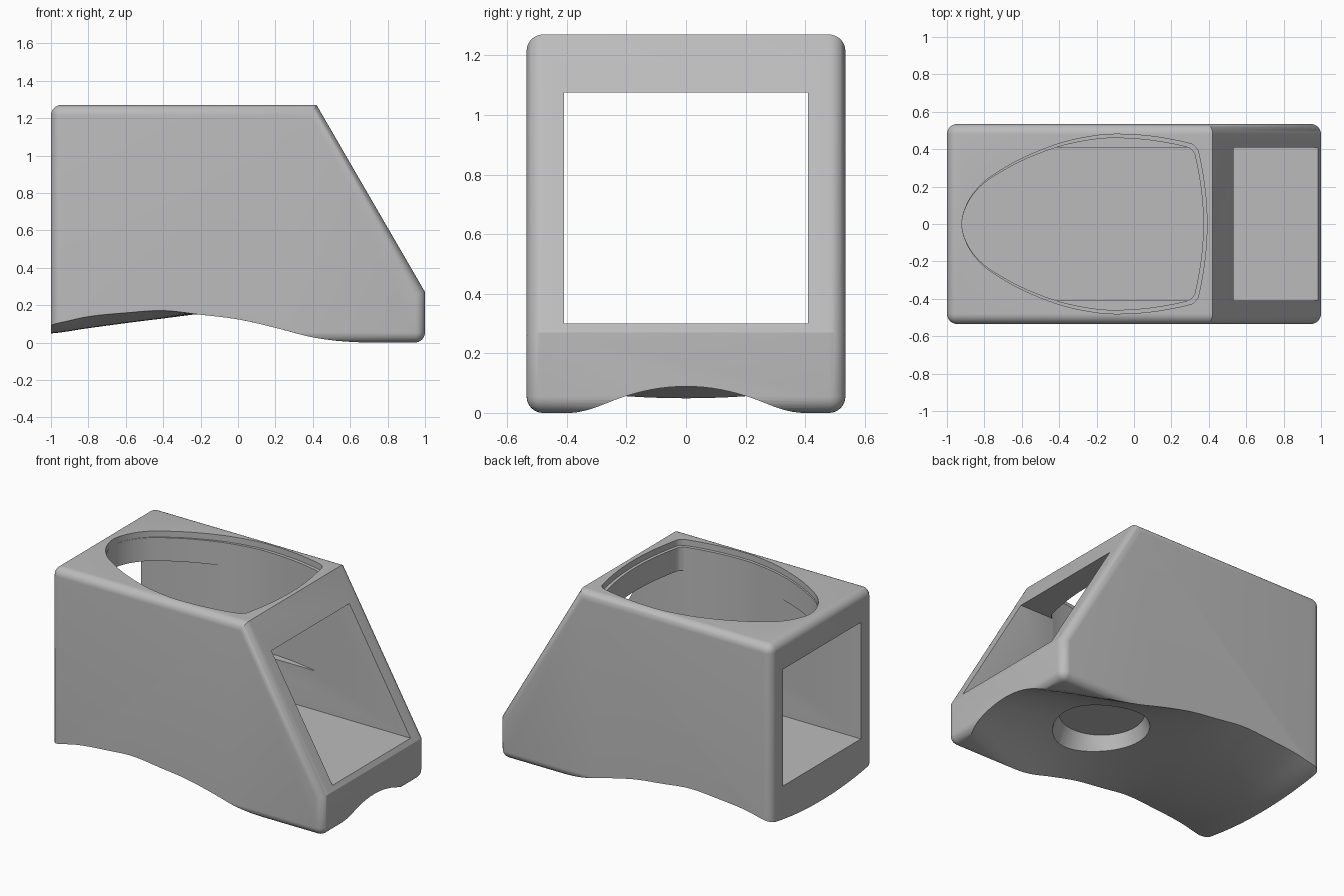
import bpy, bmesh, math
from mathutils import Vector

if "Cube" in bpy.data.objects:
    bpy.data.objects.remove(bpy.data.objects["Cube"], do_unlink=True)

grey = bpy.data.materials.new("plain grey")
grey.use_nodes = True
grey.diffuse_color = (0.5, 0.5, 0.5, 1)
grey.node_tree.nodes["Principled BSDF"].inputs["Base Color"].default_value = (0.5, 0.5, 0.5, 1)


def finish(bm, name):
    bmesh.ops.recalc_face_normals(bm, faces=bm.faces)
    mesh = bpy.data.meshes.new(name)
    bm.to_mesh(mesh)
    bm.free()
    mesh.materials.append(grey)
    ob = bpy.data.objects.new(name, mesh)
    bpy.context.collection.objects.link(ob)
    return ob


def prism(points, offset):
    """Closed polygon pushed along an offset."""
    bm = bmesh.new()
    face = bm.faces.new([bm.verts.new(p) for p in points])
    out = bmesh.ops.extrude_face_region(bm, geom=[face])
    moved = [v for v in out["geom"] if isinstance(v, bmesh.types.BMVert)]
    bmesh.ops.translate(bm, verts=moved, vec=offset)
    return bm


def spline(values, u):
    """Catmull-Rom value at position u, counted in knots."""
    last = len(values) - 1
    u = min(max(u, 0), last)
    i = min(int(u), last - 1)
    t = u - i
    a, b, c, d = (values[min(max(k, 0), last)] for k in range(i - 1, i + 3))
    return b + (c - a) * (t / 2) + (a * 2 - b * 5 + c * 4 - d) * (t * t / 2) \
        + (b * 3 - a - c * 3 + d) * (t ** 3 / 2)


def carve(body, cutter):
    mod = body.modifiers.new("cut", "BOOLEAN")
    mod.operation = "DIFFERENCE"
    mod.solver = "EXACT"
    mod.object = cutter
    bpy.context.view_layer.objects.active = body
    bpy.ops.object.modifier_apply(modifier=mod.name)
    bpy.data.objects.remove(cutter, do_unlink=True)


# Body: wedge-ended block with rounded edges, crisp at both ends of the slope
HALF = 0.535
side = [(-1, 0), (1, 0), (1, 0.27), (0.42, 1.27), (-1, 1.27)]
bm = prism([(x, -HALF, z) for x, z in side], (0, 2 * HALF, 0))


def rounded(edge):
    a, b = (v.co for v in edge.verts)
    across = abs(a.y - b.y) > 0.1
    crisp = across and a.x > 0 and a.z > 0.1
    return not crisp


bmesh.ops.bevel(bm, geom=[e for e in bm.edges if rounded(e)], offset=0.055,
                segments=8, profile=0.5, affect="EDGES", clamp_overlap=True)
body = finish(bm, "housing_body")

# Underside: a saddle that swells at one end and arches between two feet at the other
centre_line = [0.05, 0.078, 0.105, 0.13, 0.155, 0.172, 0.18, 0.175, 0.155, 0.125, 0.09]
edge_line = [0.10, 0.14, 0.16, 0.172, 0.15, 0.125, 0.08, 0.025, -0.03, -0.085, -0.14]


def underside(x, y):
    u = (x + 1) * 5
    mid, rim = spline(centre_line, u), spline(edge_line, u)
    h = mid + (rim - mid) * (y / HALF) ** 2
    soft = 0.03
    if h < -soft:
        h = 0
    elif h < soft:
        h = (h + soft) ** 2 / (4 * soft)
    return h - 0.001


bm = bmesh.new()
bmesh.ops.create_grid(bm, x_segments=66, y_segments=40, size=1)
for v in bm.verts:
    v.co.x *= 1.1
    v.co.y *= 0.6
    v.co.z = underside(v.co.x, v.co.y)
out = bmesh.ops.extrude_face_region(bm, geom=bm.faces[:])
for v in out["geom"]:
    if isinstance(v, bmesh.types.BMVert):
        v.co.z = -0.5
carve(body, finish(bm, "underside_cutter"))

# Tapered round recess under the floor
bm = bmesh.new()
bmesh.ops.create_cone(bm, cap_ends=True, segments=64, radius1=0.345, radius2=0.255, depth=0.255)
bmesh.ops.translate(bm, verts=bm.verts, vec=(0.25, 0, 0.1275))
carve(body, finish(bm, "recess_cutter"))

# Square tunnel from end to end
tunnel = [(-1.5, -0.41, 0.30), (-1.5, 0.41, 0.30), (-1.5, 0.41, 1.075), (-1.5, -0.41, 1.075)]
carve(body, finish(prism(tunnel, (3, 0, 0)), "tunnel_cutter"))

# Shield-shaped top opening: a shallow rim and a deep well
half = [Vector(p) for p in [
    (-0.92, 0), (-0.90, 0.09), (-0.85, 0.175), (-0.77, 0.25), (-0.6, 0.35), (-0.4, 0.43),
    (-0.22, 0.47), (-0.08, 0.48), (0.1, 0.468), (0.28, 0.435), (0.33, 0.41), (0.35, 0.36),
    (0.38, 0.18), (0.39, 0)]]
mirrored = [Vector((p.x, -p.y)) for p in half[-2:0:-1]]
ring = half + mirrored
knots = ring[-2:] + ring + ring[:3]
STEPS = 6
outline = [spline(knots, 2 + i / STEPS) for i in range(len(ring) * STEPS)]


def opening(name, sx, sy, bottom):
    pts = [(-0.92 + (p.x + 0.92) * sx, p.y * sy, bottom) for p in outline]
    carve(body, finish(prism(pts, (0, 0, 1.5 - bottom)), name))


opening("rim_cutter", 1, 1, 1.23)
opening("well_cutter", 0.985, 0.957, 0.56)

# Smooth curves, sharp creases
bpy.ops.object.select_all(action="DESELECT")
body.select_set(True)
bpy.context.view_layer.objects.active = body
bpy.ops.object.shade_smooth_by_angle(angle=math.radians(28))
